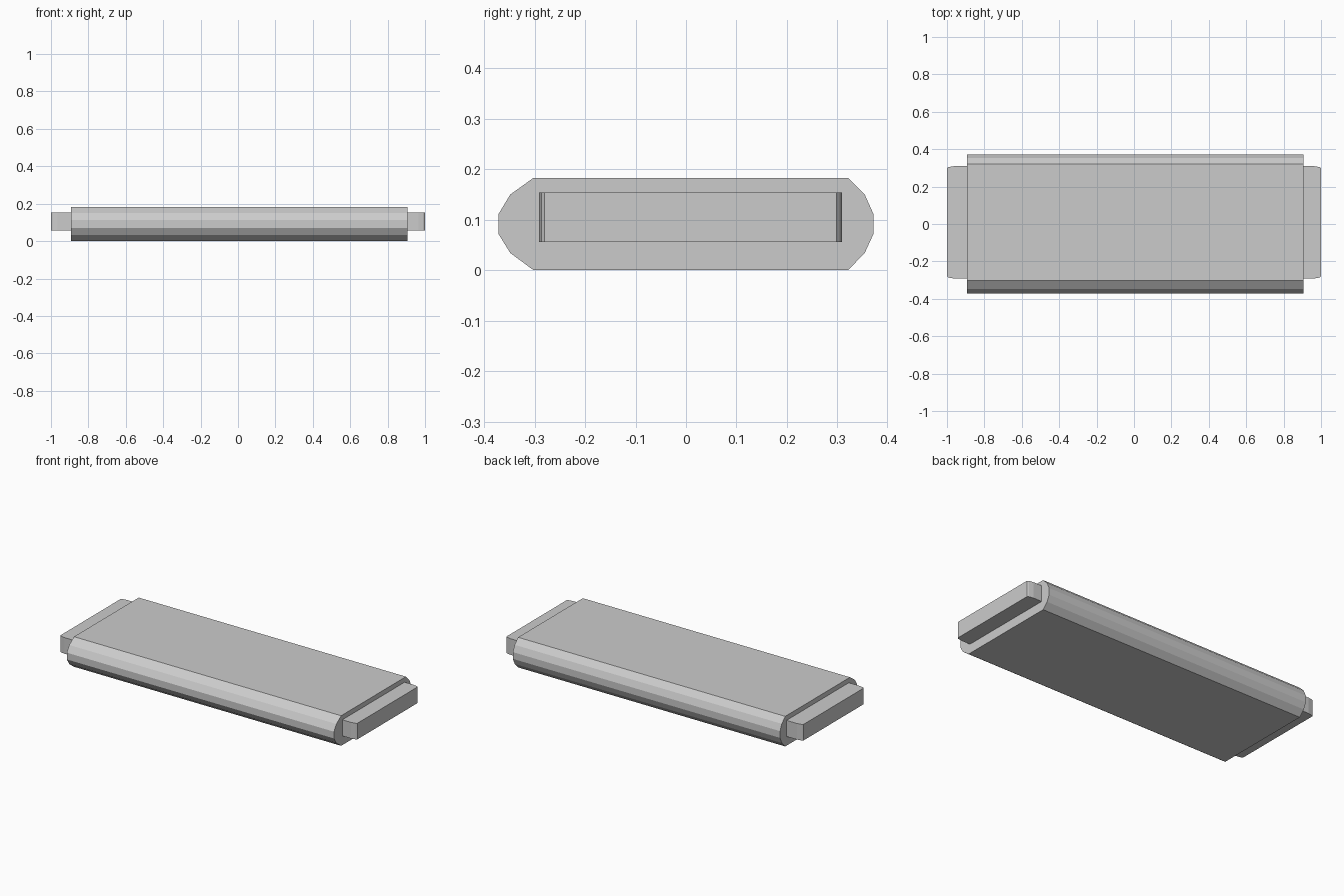
import bpy
import bmesh

cube = bpy.data.objects.get("Cube")
if cube:
    bpy.data.objects.remove(cube, do_unlink=True)

grey = bpy.data.materials.new("plain_grey")
grey.use_nodes = True
colour = (0.6, 0.6, 0.6, 1)
grey.diffuse_color = colour
grey.node_tree.nodes["Principled BSDF"].inputs["Base Color"].default_value = colour


def extrude_outline(name, points, offset):
    """Make a closed solid by sweeping a flat outline along an offset."""
    bm = bmesh.new()
    face = bm.faces.new([bm.verts.new(p) for p in points])
    swept = bmesh.ops.extrude_face_region(bm, geom=[face])["geom"]
    verts = [v for v in swept if isinstance(v, bmesh.types.BMVert)]
    bmesh.ops.translate(bm, verts=verts, vec=offset)
    bmesh.ops.recalc_face_normals(bm, faces=bm.faces)
    mesh = bpy.data.meshes.new(name)
    bm.to_mesh(mesh)
    bm.free()
    mesh.materials.append(grey)
    obj = bpy.data.objects.new(name, mesh)
    bpy.context.collection.objects.link(obj)
    return obj


# Slab body with faceted long edges, the front ones a little blunter
HEIGHT = 0.183
X_MIN, X_MAX = -0.893, 0.906
front_edge = [(-0.302, 0), (-0.348, 0.034), (-0.371, 0.071),
              (-0.371, 0.112), (-0.348, 0.15), (-0.302, HEIGHT)]
back_edge = [(0.321, HEIGHT), (0.354, 0.15), (0.371, 0.112),
             (0.371, 0.071), (0.354, 0.034), (0.321, 0)]
extrude_outline("body", [(X_MIN, y, z) for y, z in front_edge + back_edge],
                (X_MAX - X_MIN, 0, 0))

# End tabs with softened outer corners
TAB_Y, TAB_HALF = 0.009, 0.3
TAB_BOTTOM, TAB_HEIGHT = 0.056, 0.098
corner = [(0.87, 0), (0.965, 0), (0.993, 0.005), (1, 0.011)]
for name, side in (("left_tab", 1), ("right_tab", -1)):
    near = [(side * x, TAB_Y - TAB_HALF + inset, TAB_BOTTOM) for x, inset in corner]
    far = [(x, 2 * TAB_Y - y, z) for x, y, z in reversed(near)]
    extrude_outline(name, near + far, (0, 0, TAB_HEIGHT))
